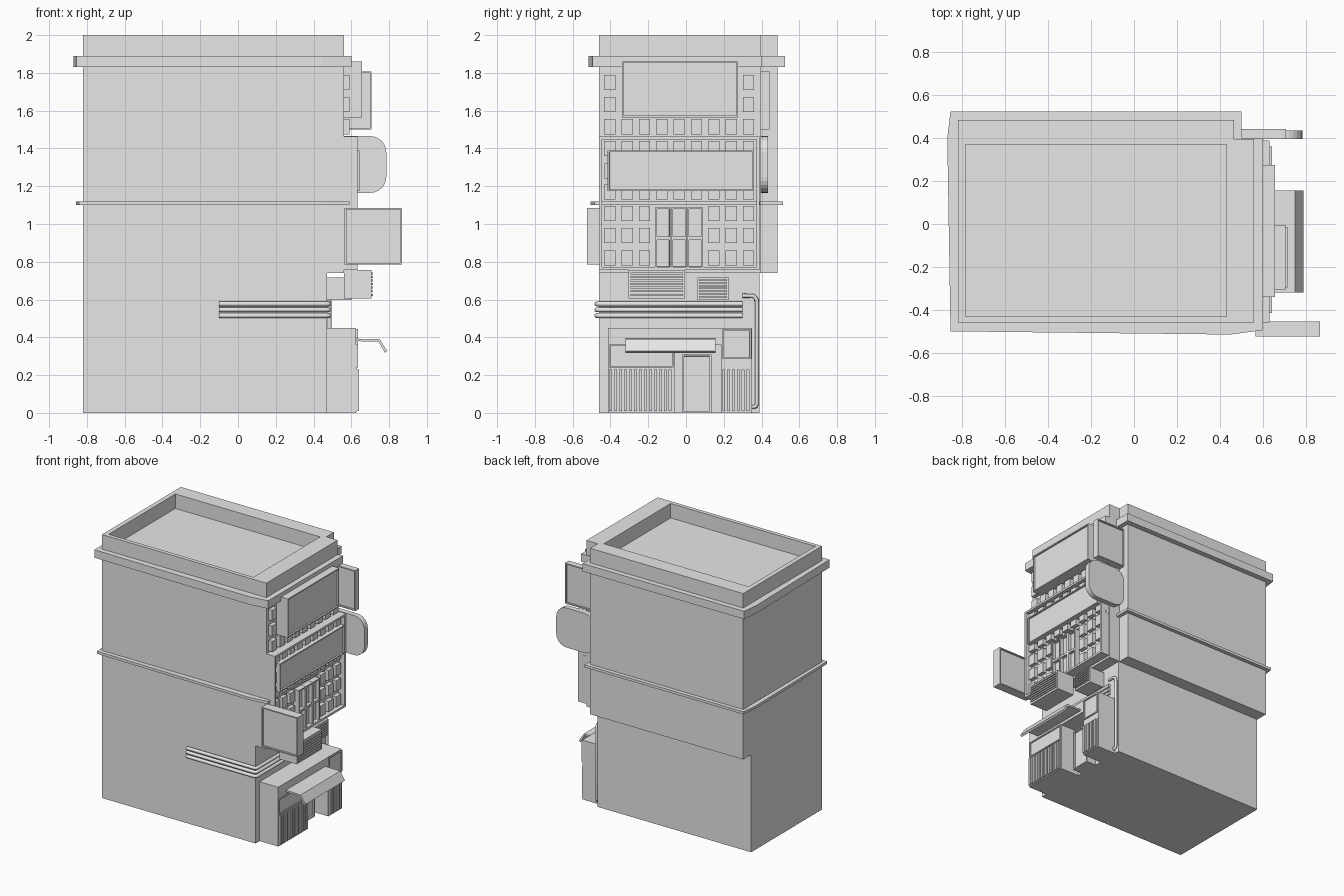
import bpy, bmesh
from math import sin, cos, pi
from mathutils import Vector

cube = bpy.data.objects.get("Cube")
if cube:
    bpy.data.objects.remove(cube, do_unlink=True)

grey = bpy.data.materials.new("plain_grey")
grey.use_nodes = True
grey.diffuse_color = (0.8, 0.8, 0.8, 1)
grey.node_tree.nodes["Principled BSDF"].inputs["Base Color"].default_value = (0.8, 0.8, 0.8, 1)


def finish(name, bm):
    bmesh.ops.recalc_face_normals(bm, faces=bm.faces)
    mesh = bpy.data.meshes.new(name)
    bm.to_mesh(mesh)
    bm.free()
    mesh.materials.append(grey)
    obj = bpy.data.objects.new(name, mesh)
    bpy.context.collection.objects.link(obj)
    return obj


def add_box(bm, x, y, z):
    """Add a box given its (low, high) span on each axis."""
    verts = bmesh.ops.create_cube(bm, size=1)["verts"]
    for v in verts:
        v.co = Vector([(s[0] + s[1]) / 2 + c * (s[1] - s[0]) for s, c in zip((x, y, z), v.co)])


def boxes(name, spans):
    bm = bmesh.new()
    for s in spans:
        add_box(bm, *s)
    return finish(name, bm)


def framed(name, x, y, z, normals=((1, 0, 0),), border=0.012, depth=0.012):
    """Box with a raised rim around the faces that point along the normals."""
    bm = bmesh.new()
    add_box(bm, x, y, z)
    bm.normal_update()
    for n in normals:
        face = max(bm.faces, key=lambda f: (f.normal.dot(Vector(n)) > 0.9) * f.calc_area())
        bmesh.ops.inset_region(bm, faces=[face], thickness=border)
        bmesh.ops.inset_region(bm, faces=[face], thickness=0.0005, depth=-depth)
    return finish(name, bm)


def prism(name, outline, lo, hi, axis="z"):
    place = {"x": lambda a, b, h: (h, a, b), "y": lambda a, b, h: (a, h, b),
             "z": lambda a, b, h: (a, b, h)}[axis]
    bm = bmesh.new()
    ends = [[bm.verts.new(place(a, b, h)) for a, b in outline] for h in (lo, hi)]
    for ring in ends:
        bm.faces.new(ring)
    for i in range(len(outline)):
        j = (i + 1) % len(outline)
        bm.faces.new((ends[0][i], ends[0][j], ends[1][j], ends[1][i]))
    return finish(name, bm)


def pipe(name, points, radius):
    curve = bpy.data.curves.new(name, "CURVE")
    curve.dimensions = "3D"
    curve.bevel_depth = radius
    curve.bevel_resolution = 2
    curve.use_fill_caps = True
    spline = curve.splines.new("POLY")
    spline.points.add(len(points) - 1)
    for p, co in zip(spline.points, points):
        p.co = (*co, 1)
    curve.materials.append(grey)
    obj = bpy.data.objects.new(name, curve)
    bpy.context.collection.objects.link(obj)


# Main building: narrower ground storeys, overhanging upper storeys with a sunken roof
boxes("lower_body", [((-0.82, 0.47), (-0.46, 0.39), (0, 0.745))])
upper = prism("upper_body", [(-0.82, -0.46), (0.56, -0.46), (0.56, 0.395), (0.465, 0.395),
                             (0.465, 0.485), (-0.82, 0.485)], 0.74, 2)
cutter = boxes("roof_cutter", [((-0.785, 0.43), (-0.43, 0.37), (1.88, 2.1))])
cutter.hide_render = True
cutter.hide_set(True)
cut = upper.modifiers.new("roof_recess", "BOOLEAN")
cut.operation = "DIFFERENCE"
cut.solver = "EXACT"
cut.object = cutter

# Cornice and belt course wrapping the notched corner
cornice = [(-0.855, -0.5), (0.45, -0.515), (0.6, -0.495), (0.6, 0.4), (0.5, 0.4),
           (0.5, 0.525), (-0.855, 0.525), (-0.87, 0.4)]
prism("cornice", cornice, 1.83, 1.89)
prism("belt_course", [(a * 0.985, b * 0.98) for a, b in cornice], 1.1, 1.12)

# Facade frame and its small projecting windows
framed("facade_frame", (0.55, 0.632), (-0.46, 0.39), (0.757, 1.463), border=0.022, depth=0.05)


def column(i):
    mid = -0.403 + 0.0917 * i
    return (mid - 0.03, mid + 0.03)


EDGE, OUTER, ALL = (0, 8), (0, 1, 2, 6, 7, 8), range(9)
rows = [(1.71, EDGE), (1.592, EDGE), (1.475, ALL), (1.36, ALL), (1.24, EDGE),
        (1.13, ALL), (1.015, OUTER), (0.9, OUTER), (0.78, OUTER)]
for n, (z, cols) in enumerate(rows):
    x = (0.55, 0.59) if z > 1.47 else (0.57, 0.612)
    boxes(f"window_row_{n + 1}", [(x, column(i), (z, z + 0.08)) for i in cols])

# Tall central window: three lights, each in two parts
for i in range(3):
    y = -0.163 + 0.085 * i
    for part, z in (("lower", (0.765, 0.925)), ("upper", (0.925, 1.087))):
        framed(f"tall_window_{part}_{i + 1}", (0.57, 0.625), (y, y + 0.083), z, depth=0.025)

# Front sign boards
framed("top_sign", (0.55, 0.657), (-0.34, 0.275), (1.565, 1.86))
framed("middle_sign", (0.57, 0.642), (-0.415, 0.36), (1.175, 1.39))

# Blade signs hung on the sides
SIDES = ((0, 1, 0), (0, -1, 0))
framed("upper_blade_sign", (0.46, 0.708), (0.395, 0.442), (1.5, 1.807), SIDES)
framed("lower_blade_sign", (0.565, 0.867), (-0.525, -0.455), (0.785, 1.085), SIDES)
r = 0.085
rounded = []
for q, (cx, cz) in enumerate([(0.785 - r, 1.465 - r), (0.46 + r, 1.465 - r),
                              (0.46 + r, 1.165 + r), (0.785 - r, 1.165 + r)]):
    for k in range(7):
        t = (q + k / 6) * pi / 2
        rounded.append((cx + r * cos(t), cz + r * sin(t)))
prism("rounded_blade_sign", rounded, 0.395, 0.435, "y")


# Louvred ventilation boxes under the overhang
def louvre(name, x, y, z, count):
    step = (z[1] - z[0] - 0.02) / count
    spans = [(x, y, z)]
    for i in range(count):
        low = z[0] + 0.015 + i * step
        spans.append(((x[1] - 0.01, x[1] + 0.008), (y[0] + 0.01, y[1] - 0.01), (low, low + step * 0.55)))
    boxes(name, spans)


louvre("large_vent", (0.56, 0.707), (-0.305, -0.005), (0.605, 0.757), 7)
louvre("small_vent", (0.46, 0.6), (0.06, 0.228), (0.597, 0.718), 7)

# Service pipes around the corner, and the drain pipe
for i, z in enumerate((0.515, 0.546, 0.577)):
    pipe(f"corner_pipe_{i + 1}", [(-0.1, -0.472, z), (0.465, -0.472, z), (0.478, -0.468, z),
                                  (0.482, -0.455, z), (0.482, 0.3, z)], 0.013)
pipe("drain_pipe", [(0.485, 0.3, 0.62), (0.485, 0.355, 0.62), (0.485, 0.372, 0.605),
                    (0.485, 0.376, 0.58), (0.485, 0.376, 0.05), (0.485, 0.37, 0.035),
                    (0.485, 0.35, 0.03)], 0.011)

# Shop front with a recessed doorway
prism("shop_front", [(-0.412, 0), (-0.06, 0), (-0.06, 0.36), (0.188, 0.36), (0.188, 0),
                     (0.35, 0), (0.35, 0.45), (-0.412, 0.45)], 0.46, 0.626, "x")
framed("shop_door", (0.46, 0.55), (-0.02, 0.135), (0, 0.31), border=0.014)
framed("shop_window", (0.6, 0.634), (-0.408, -0.065), (0.24, 0.362))
framed("shop_sign", (0.6, 0.634), (0.192, 0.346), (0.285, 0.445))


# Vertical slatted shutters
def shutter(name, y0, y1, count):
    step = (y1 - y0) / count
    spans = [((0.6, 0.63), (y0, y1), (0.005, 0.235))]
    for i in range(count):
        spans.append(((0.62, 0.64), (y0 + i * step, y0 + (i + 0.6) * step), (0.01, 0.23)))
    boxes(name, spans)


shutter("left_shutter", -0.408, -0.065, 13)
shutter("right_shutter", 0.192, 0.346, 6)

# Bent awning
prism("awning", [(0.62, 0.393), (0.75, 0.39), (0.79, 0.328), (0.778, 0.318),
                 (0.744, 0.377), (0.62, 0.38)], -0.32, 0.155, "y")
